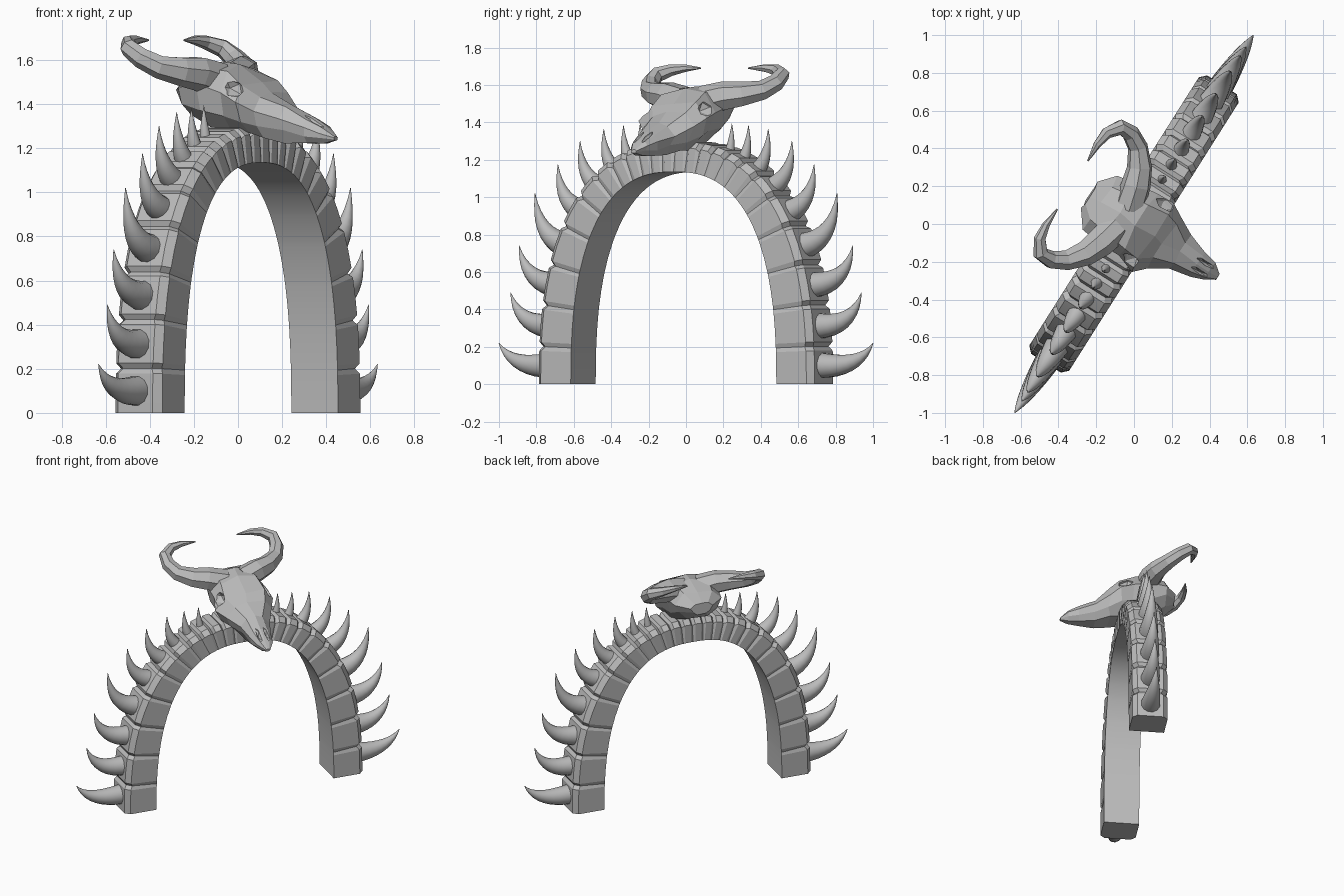
import bpy, bmesh, math, random
from mathutils import Vector, Matrix

random.seed(4)
if "Cube" in bpy.data.objects:
    bpy.data.objects.remove(bpy.data.objects["Cube"])

TURN = Matrix.Rotation(math.radians(57.7), 4, "Z")

stone = bpy.data.materials.new("pale grey")
stone.use_nodes = True
GREY = (0.5, 0.5, 0.5, 1)
stone.diffuse_color = GREY
stone.node_tree.nodes["Principled BSDF"].inputs["Base Color"].default_value = GREY


def loft(name, rings, smooth=None):
    """Skin a list of closed rings, cap both ends and turn into place."""
    bm = bmesh.new()
    rows = [[bm.verts.new(p) for p in ring] for ring in rings]
    n = len(rows[0])
    for a, b in zip(rows, rows[1:]):
        for i in range(n):
            j = (i + 1) % n
            bm.faces.new((a[i], a[j], b[j], b[i]))
    bm.faces.new(rows[0])
    bm.faces.new(rows[-1])
    bmesh.ops.recalc_face_normals(bm, faces=bm.faces)
    bm.transform(TURN)
    mesh = bpy.data.meshes.new(name)
    bm.to_mesh(mesh)
    bm.free()
    mesh.materials.append(stone)
    ob = bpy.data.objects.new(name, mesh)
    bpy.context.collection.objects.link(ob)
    if smooth:
        select(ob)
        bpy.ops.object.shade_smooth_by_angle(angle=math.radians(smooth))
    return ob


def select(ob):
    bpy.ops.object.select_all(action="DESELECT")
    ob.select_set(True)
    bpy.context.view_layer.objects.active = ob


def tube(name, path, radii, sides, smooth=None):
    """Tapered tube along a path of points."""
    rings = []
    side = None
    for k, p in enumerate(path):
        t = (path[min(k + 1, len(path) - 1)] - path[max(k - 1, 0)]).normalized()
        if side is None:
            side = t.orthogonal()
        side = (side - t * side.dot(t)).normalized()
        up = t.cross(side)
        rings.append([p + radii[k] * (side * math.cos(a) + up * math.sin(a))
                      for a in (math.tau * i / sides for i in range(sides))])
    return loft(name, rings, smooth)


# Half arch curve: inner face, with the outer face offset along its normal
SAMPLES = 500
inner = [Vector((0.65 * math.cos(a) ** 0.8, 0, 1.135 * math.sin(a) ** 0.8))
         for a in (math.pi / 2 * i / SAMPLES for i in range(SAMPLES))]
inner.append(Vector((0, 0, 1.135)))
normals, outer = [], []
for i, p in enumerate(inner):
    t = inner[min(i + 1, SAMPLES)] - inner[max(i - 1, 0)]
    nrm = Vector((t.z, 0, -t.x)).normalized()
    if i == SAMPLES:
        nrm = Vector((0, 0, 1))
    normals.append(nrm)
    outer.append(p + nrm * (0.222 - 0.06 * (p.z / 1.135) ** 3))
length = [0.0]
for a, b in zip(outer, outer[1:]):
    length.append(length[-1] + (b - a).length)


def station(u):
    i = min(range(SAMPLES + 1), key=lambda k: abs(length[k] - u))
    return inner[i], outer[i], normals[i]


# Arch of chamfered stones with shallow joints, smooth on the inside
HALF, CHAMFER, JOINT = 0.125, 0.032, 0.016


def section(u, shrink):
    a, b, n = station(u)
    h = HALF - shrink
    b = b - n * shrink
    c = b - n * CHAMFER
    y = Vector((0, 1, 0))
    return [a - y * HALF, c - y * h, b - y * (h - CHAMFER),
            b + y * (h - CHAMFER), c + y * h, a + y * HALF]


blocks = [.20, .22, .22, .22, .19, .15, .12, .10, .09, .08, .08, .08]
scale = length[-1] / sum(blocks)
rings, centres, u = [], [], 0.0
for size in blocks:
    size *= scale
    e = min(0.024, size * 0.22)
    rings.append(section(u, JOINT if u else 0))
    for f in (u + e, u + size / 2, u + size - e):
        rings.append(section(f, 0))
    centres.append(u + size / 2)
    u += size
top = section(u, JOINT)
mirrored = [[Vector((-p.x, p.y, p.z)) for p in ring] for ring in reversed(rings)]
loft("arch", rings + [top] + mirrored, 12)

# Hooked spines, one on each lower stone, shrinking towards the top
tips = [(1.184, .22), (1.11, .49), (1.055, .74), (.955, 1.02), (.81, 1.175),
        (.67, 1.30), (.52, 1.365), (.395, 1.385), (.29, 1.395)]
for k, (tx, tz) in enumerate(tips):
    _, base, n = station(centres[k])
    tip = Vector((tx, 0, tz))
    reach = (tip - base).length
    start = base - n * 0.03
    out = 0.72 + 0.06 * k
    bend = Vector((base.x + (tx - base.x) * out, 0,
                   base.z + (tz - base.z) * 0.06 * k - 0.02))
    r = min(0.07, reach * (0.25 - 0.006 * k))
    steps = [i / 9 for i in range(10)]
    path = [start * (1 - t) ** 2 + bend * 2 * t * (1 - t) + tip * t * t for t in steps]
    radii = [r * max(0.02, (1 - t ** 1.3)) for t in steps]
    for sign, label in ((1, "left"), (-1, "right")):
        pts = [Vector((sign * p.x, p.y, p.z)) for p in path]
        tube(f"{label}_spine_{k + 1}", pts, radii, 12, 50)

# Skull: sections from the back of the head to the nose
# (forward, half width, top, bottom)
head = [(-.28, .08, 1.49, 1.41), (-.21, .16, 1.55, 1.36), (-.10, .19, 1.595, 1.30),
        (.02, .195, 1.575, 1.27), (.12, .215, 1.51, 1.26), (.19, .165, 1.455, 1.24),
        (.29, .105, 1.395, 1.23), (.40, .08, 1.345, 1.22), (.47, .055, 1.30, 1.225),
        (.525, .018, 1.255, 1.235)]
half = [(.65, .94), (1, .62), (.82, .28), (.45, 0)]
outline = [(0, 1)] + half + [(-x, z) for x, z in reversed(half)]
rings = []
for d, w, zt, zb in head:
    j = 0.012 * min(1, w / 0.15)
    rings.append([Vector((x * w + random.uniform(-j, j), -d + random.uniform(-j, j),
                          zb + z * (zt - zb) + random.uniform(-j, j)))
                  for x, z in outline])
skull = loft("skull", rings)


def carve(target, place, size, spin):
    """Cut a faceted hollow out of the target."""
    bpy.ops.mesh.primitive_ico_sphere_add(subdivisions=1, radius=1)
    cutter = bpy.context.object
    cutter.hide_render = True
    cutter.data.materials.append(stone)
    cutter.matrix_world = (TURN @ Matrix.Translation(place) @ spin
                           @ Matrix.Diagonal((*size, 1)))
    bpy.context.view_layer.update()
    mod = target.modifiers.new("hollow", "BOOLEAN")
    mod.operation = "DIFFERENCE"
    mod.solver = "EXACT"
    mod.object = cutter
    select(target)
    bpy.ops.object.modifier_apply(modifier=mod.name)
    bpy.data.objects.remove(cutter)


# Eye sockets and nasal slits
slope = Matrix.Rotation(math.radians(25), 4, "X")
for sign in (1, -1):
    carve(skull, Vector((sign * .185, -.085, 1.475)), (.06, .065, .042), slope)
    carve(skull, Vector((sign * .028, -.44, 1.33)), (.014, .075, .035), slope)

# Horns sweeping out, back and in
horn = [(.06, -.07, 1.51, .085), (.18, -.10, 1.54, .08), (.27, -.135, 1.55, .068),
        (.355, -.20, 1.57, .054), (.395, -.27, 1.61, .048), (.395, -.335, 1.655, .042),
        (.33, -.38, 1.68, .032), (.25, -.39, 1.69, .021), (.15, -.385, 1.69, .004)]
for sign, label in ((1, "left"), (-1, "right")):
    tube(f"{label}_horn", [Vector((sign * x, -d, z)) for x, d, z, r in horn],
         [r for *_, r in horn], 7)
